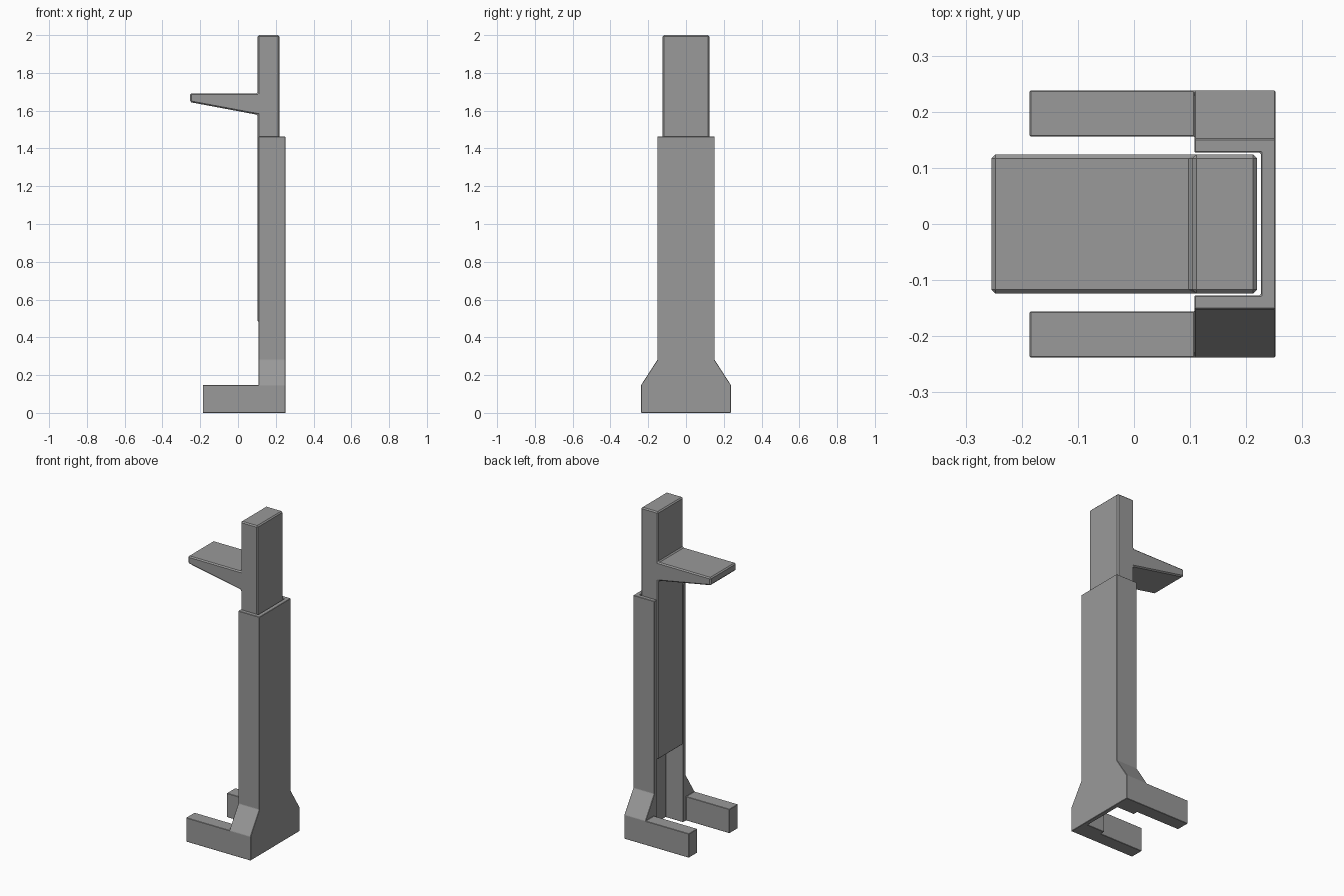
import bpy
import bmesh
from mathutils import Vector

cube = bpy.data.objects.get("Cube")
if cube:
    bpy.data.objects.remove(cube, do_unlink=True)

grey = bpy.data.materials.new("mid grey")
grey.use_nodes = True
grey.diffuse_color = (0.32, 0.32, 0.32, 1)
grey.node_tree.nodes["Principled BSDF"].inputs["Base Color"].default_value = grey.diffuse_color


def prism(name, points, offset):
    """Extrude a closed outline along an offset vector."""
    bm = bmesh.new()
    face = bm.faces.new([bm.verts.new(p) for p in points])
    ext = bmesh.ops.extrude_face_region(bm, geom=[face])
    moved = [v for v in ext["geom"] if isinstance(v, bmesh.types.BMVert)]
    bmesh.ops.translate(bm, verts=moved, vec=Vector(offset))
    bmesh.ops.recalc_face_normals(bm, faces=bm.faces)
    mesh = bpy.data.meshes.new(name)
    bm.to_mesh(mesh)
    bm.free()
    mesh.materials.append(grey)
    obj = bpy.data.objects.new(name, mesh)
    bpy.context.collection.objects.link(obj)
    return obj


def box(name, x0, x1, y0, y1, z0, z1):
    outline = [(x0, y0, z0), (x1, y0, z0), (x1, y1, z0), (x0, y1, z0)]
    return prism(name, outline, (0, 0, z1 - z0))


def apply(obj, name, kind, **settings):
    mod = obj.modifiers.new(name, kind)
    for key, value in settings.items():
        setattr(mod, key, value)
    bpy.context.view_layer.objects.active = obj
    bpy.ops.object.modifier_apply(modifier=name)


def combine(obj, other, operation):
    apply(obj, "combine", 'BOOLEAN', operation=operation, solver='EXACT', object=other)
    bpy.data.objects.remove(other, do_unlink=True)


def soften(obj, width):
    apply(obj, "chamfer", 'BEVEL', width=width, segments=1,
          limit_method='ANGLE', angle_limit=0.5)


# Column with flared base
half = [(0.238, 0), (0.238, 0.147), (0.152, 0.28), (0.152, 1.462)]
outline = half + [(-y, z) for y, z in reversed(half)]
column = prism("channel_column", [(0.108, y, z) for y, z in outline], (0.144, 0, 0))

# Forward feet, one on each side
for side in (-1, 1):
    y0, y1 = sorted((side * 0.156, side * 0.238))
    combine(column, box("foot", -0.186, 0.15, y0, y1, 0, 0.147), 'UNION')

# Full-height slot that guides the mast
combine(column, box("slot_cutter", 0.0, 0.226, -0.127, 0.127, -0.1, 1.6), 'DIFFERENCE')
soften(column, 0.002)

# Sliding mast with tapered shelf
profile = [(0.104, 0.48), (0.219, 0.48), (0.219, 2.0), (0.104, 2.0),
           (0.104, 1.692), (-0.254, 1.692), (-0.254, 1.645), (0.104, 1.578)]
mast = prism("mast_with_shelf", [(x, -0.124, z) for x, z in profile], (0, 0.248, 0))
soften(mast, 0.007)
